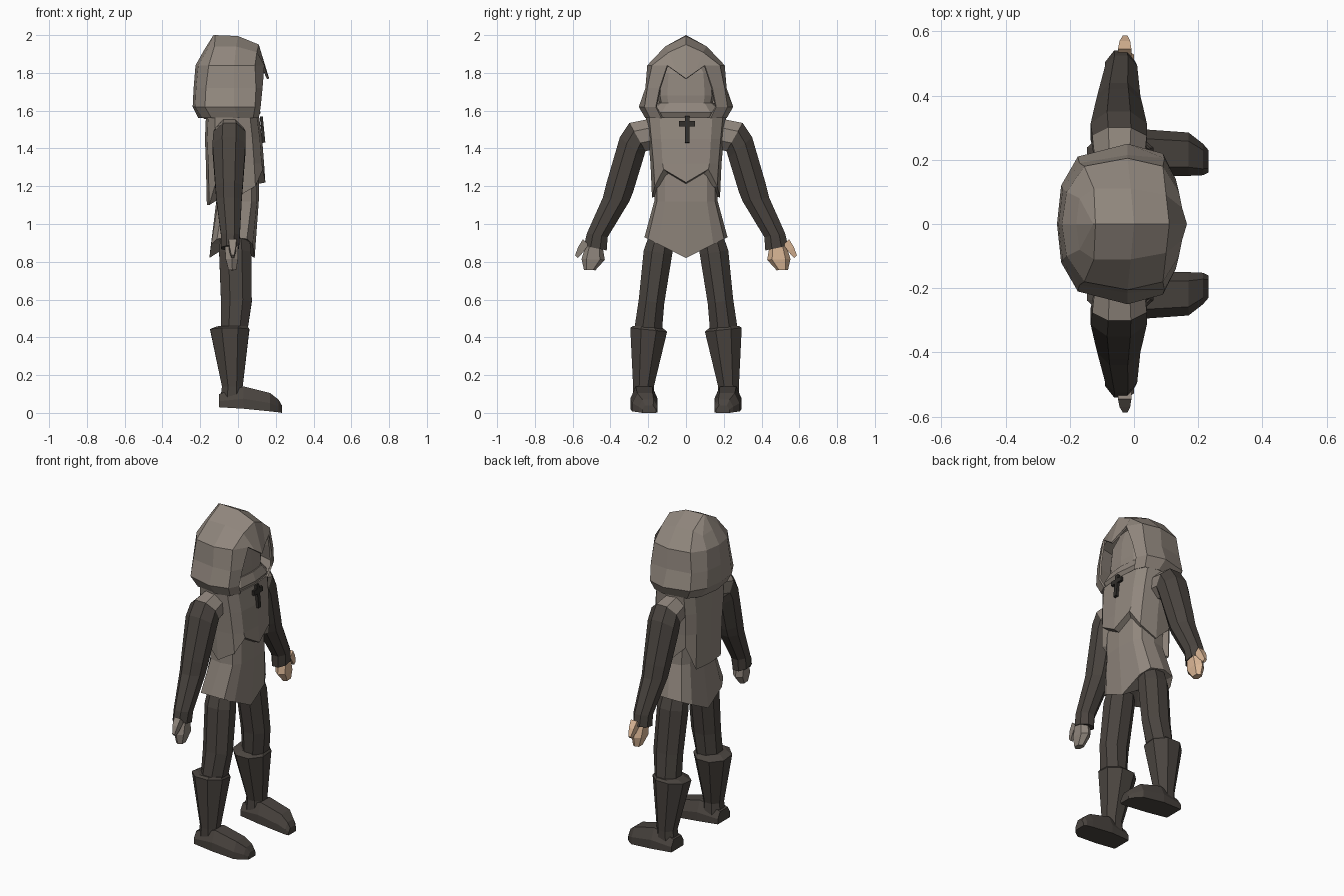
import bpy
import bmesh
from math import cos, sin, pi, copysign

default_cube = bpy.data.objects.get("Cube")
if default_cube:
    bpy.data.objects.remove(default_cube, do_unlink=True)


def make_material(name, colour):
    material = bpy.data.materials.new(name)
    material.use_nodes = True
    rgba = (*colour, 1)
    material.diffuse_color = rgba
    material.node_tree.nodes["Principled BSDF"].inputs["Base Color"].default_value = rgba
    return material


CLOTH = make_material("grey brown cloth", (.28, .24, .205))
DARK = make_material("dark brown cloth", (.068, .058, .05))
SKIN = make_material("skin", (.72, .48, .31))
IRON = make_material("dark iron", (.03, .027, .023))


def loft(name, rows, materials, closed=True, caps=True, first_dark_row=0):
    """Join matching rows of points with faces; rows past first_dark_row use the last material."""
    bm = bmesh.new()
    rings = [[bm.verts.new(point) for point in row] for row in rows]
    count = len(rings[0])
    for r, (low, high) in enumerate(zip(rings, rings[1:])):
        for i in range(count if closed else count - 1):
            j = (i + 1) % count
            face = bm.faces.new((low[i], low[j], high[j], high[i]))
            face.material_index = len(materials) - 1 if r >= first_dark_row else 0
    if caps:
        for ring, slot in ((rings[0], 0), (rings[-1], len(materials) - 1)):
            centre = sum((v.co for v in ring), ring[0].co * 0) / count
            hub = bm.verts.new(centre)
            for i in range(count):
                face = bm.faces.new((ring[i], ring[(i + 1) % count], hub))
                face.material_index = slot
    bmesh.ops.remove_doubles(bm, verts=bm.verts, dist=.0005)
    bmesh.ops.recalc_face_normals(bm, faces=bm.faces)
    mesh = bpy.data.meshes.new(name)
    bm.to_mesh(mesh)
    bm.free()
    for material in materials:
        mesh.materials.append(material)
    obj = bpy.data.objects.new(name, mesh)
    bpy.context.collection.objects.link(obj)
    return obj


def unit_ring(sides):
    """Points on a polygon whose flats touch the unit square."""
    step = 2 * pi / sides
    scale = 1 / cos(step / 2)
    return [(max(-1, min(1, cos((i + .5) * step) * scale)),
             max(-1, min(1, sin((i + .5) * step) * scale))) for i in range(sides)]


def limb_ring(side, x0, x1, y0, y1, z0, z1, sides=8):
    """Ring round a limb, tilted from z0 on the inside to z1 on the outside."""
    return [((x0 + x1) / 2 + a * (x1 - x0) / 2,
             side * ((y0 + y1) / 2 + b * (y1 - y0) / 2),
             (z0 + z1) / 2 + b * (z1 - z0) / 2) for a, b in unit_ring(sides)]


FOOT_PROFILE = [(1, -1), (1, -.1), (.6, 1), (-.6, 1), (-1, -.1), (-1, -1)]


def foot_ring(side, x, y0, y1, z0, z1):
    return [(x, side * ((y0 + y1) / 2 + a * (y1 - y0) / 2),
             (z0 + z1) / 2 + b * (z1 - z0) / 2) for a, b in FOOT_PROFILE]


def body_ring(back, front, width, height):
    """Rounded-box ring with a point in the middle of the chest; height maps (index, y) to z."""
    points = []
    for i in range(12):
        c, s = cos(i * pi / 6), sin(i * pi / 6)
        x = copysign(abs(c) ** .6, c) * (front - back) / 2 + (front + back) / 2
        y = copysign(abs(s) ** .6, s) * width
        points.append((x, y, height(i, y)))
    return points


def level(z):
    return lambda i, y: z


# Under-tunic with a pointed hem
loft("tunic_skirt", [
    body_ring(-.152, .088, .22, lambda i, y: .82 + abs(y) * .5),
    body_ring(-.115, .11, .168, level(1.12)),
    body_ring(-.13, .11, .165, level(1.4)),
], [CLOTH])

# Over-cape with a ragged hem
hem = (1.22, 1.29, 1.2, 1.14, 1.24, 1.1, 1.1)
loft("cape", [
    body_ring(-.165, .145, .18, lambda i, y: hem[min(i, 12 - i)]),
    body_ring(-.17, .138, .188, level(1.32)),
    body_ring(-.175, .128, .2, level(1.45)),
    body_ring(-.17, .112, .212, level(1.565)),
], [CLOTH])

# Hood shell: half rows run from the back to the edge of the opening
half_rows = [
    (1.56, [(-.21, 0), (-.19, .13), (-.14, .19), (0, .215), (.08, .19), (.11, .13)]),
    (1.62, [(-.24, 0), (-.227, .12), (-.175, .21), (-.02, .25), (.09, .22), (.12, .16)]),
    (1.72, [(-.235, 0), (-.222, .11), (-.17, .19), (-.02, .215), (.095, .205), (.13, .14)]),
    (1.84, [(-.225, 0), (-.21, .1), (-.155, .18), (-.02, .205), (.09, .18), (.14, .1)]),
]
hood_rows = [[(x, y, z) for x, y in row] for z, row in half_rows]
hood_rows.append([(-.18, 0, 1.92), (-.17, .08, 1.91), (-.125, .11, 1.94),
                  (-.01, .11, 1.94), (.1, .09, 1.91), (.15, .05, 1.805)])
hood_rows.append([(-.13, 0, 2), (-.127, 0, 2), (-.12, 0, 2),
                  (0, 0, 1.995), (.11, 0, 1.95), (.165, 0, 1.77)])
hood = loft("hood", [[(x, -y, z) for x, y, z in reversed(row[1:])] + row
                     for row in hood_rows], [CLOTH], closed=False, caps=False)
shell = hood.modifiers.new("thickness", "SOLIDIFY")
shell.thickness = .012

# Face wrap inside the hood, and the collar under it
loft("face_wrap", [
    body_ring(-.1, .09, .13, level(1.58)),
    body_ring(-.12, .095, .15, level(1.68)),
    body_ring(-.12, .085, .14, level(1.8)),
    body_ring(-.1, .06, .08, level(1.88)),
], [CLOTH])
loft("collar", [
    body_ring(-.18, .1, .18, level(1.555)),
    body_ring(-.2, .12, .195, level(1.59)),
    body_ring(-.17, .1, .15, level(1.64)),
], [CLOTH])


def bar(name, centre, size):
    bpy.ops.mesh.primitive_cube_add(size=1, location=centre, rotation=(0, -.1, 0))
    obj = bpy.context.object
    obj.name = name
    obj.scale = size
    obj.data.materials.append(IRON)


# Cross pendant, lying on the chest
bar("pendant_upright", (.13, .006, 1.5), (.016, .024, .14))
bar("pendant_crossbar", (.128, .006, 1.53), (.014, .085, .028))

for side, word, hand_material in ((1, "left", SKIN), (-1, "right", CLOTH)):

    def limb(part, rings, materials, sides=8, **options):
        return loft(word + "_" + part,
                    [limb_ring(side, *ring, sides=sides) for ring in rings],
                    materials, **options)

    # Sleeve, with its shoulder in the cape colour
    limb("arm", [
        (-.12, .03, .15, .2, 1.4, 1.555),
        (-.13, .04, .215, .3, 1.385, 1.535),
        (-.135, .04, .225, .35, 1.35, 1.46),
        (-.12, .025, .28, .42, 1.17, 1.22),
        (-.115, .02, .3, .44, 1.12, 1.14),
        (-.09, .01, .415, .525, .93, .95),
        (-.09, .005, .42, .54, .86, .885),
    ], [CLOTH, DARK], first_dark_row=1)

    # Hand and thumb
    limb("hand", [
        (-.07, 0, .44, .53, .87, .89),
        (-.065, 0, .43, .553, .81, .815),
        (-.05, -.01, .48, .54, .755, .757),
    ], [hand_material], sides=6)
    limb("thumb", [
        (-.05, -.008, .515, .545, .89, .92),
        (-.045, -.012, .545, .57, .85, .88),
        (-.035, -.02, .572, .587, .82, .835),
    ], [hand_material], sides=4)

    # Trouser leg
    limb("leg", [
        (-.09, .045, .13, .28, .4, .4),
        (-.09, .073, .115, .25, .58, .6),
        (-.1, .07, .073, .224, .84, .86),
        (-.09, .055, .06, .185, .97, .97),
        (-.08, .05, .04, .14, 1.08, 1.08),
    ], [DARK])

    # Boot shaft and foot
    limb("boot_shaft", [
        (-.095, .03, .165, .28, .06, .06),
        (-.085, .025, .17, .28, .14, .14),
        (-.147, .06, .1, .295, .43, .45),
        (-.11, .05, .13, .28, .455, .46),
    ], [DARK])
    loft(word + "_foot", [foot_ring(side, *ring) for ring in (
        (-.1, .165, .285, .03, .1),
        (.03, .15, .295, .022, .14),
        (.17, .15, .285, .008, .105),
        (.215, .152, .25, .003, .07),
        (.232, .16, .23, 0, .04),
    )], [DARK])
